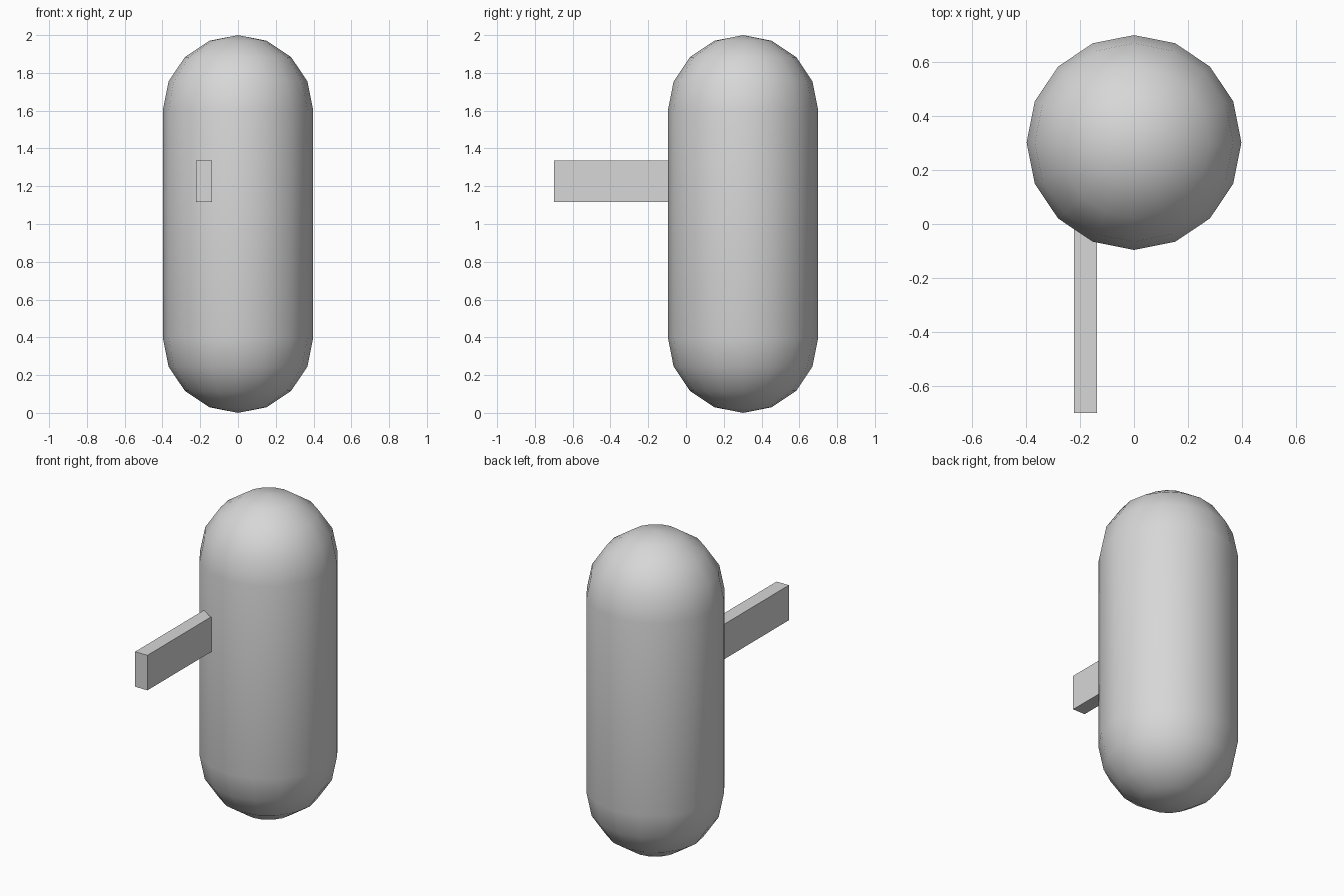
import bpy, bmesh, math
from mathutils import Matrix, Vector

cube = bpy.data.objects.get("Cube")
if cube:
    bpy.data.objects.remove(cube, do_unlink=True)

# Single plain grey
GREY = (0.68, 0.68, 0.68, 1.0)
grey = bpy.data.materials.new("plain_grey")
grey.use_nodes = True
grey.diffuse_color = GREY
grey.node_tree.nodes["Principled BSDF"].inputs["Base Color"].default_value = GREY


def add_object(name, bm):
    bmesh.ops.recalc_face_normals(bm, faces=bm.faces[:])
    mesh = bpy.data.meshes.new(name)
    bm.to_mesh(mesh)
    bm.free()
    mesh.materials.append(grey)
    obj = bpy.data.objects.new(name, mesh)
    bpy.context.collection.objects.link(obj)
    return obj


# Capsule body: half profile from bottom pole to top pole, spun in 16 steps
RADIUS, HEIGHT, SIDES, CAP_RINGS = 0.398, 2.0, 16, 4
profile = []
for centre_z, start in ((RADIUS, -90), (HEIGHT - RADIUS, 0)):
    for i in range(CAP_RINGS + 1):
        a = math.radians(start + 90 * i / CAP_RINGS)
        profile.append((RADIUS * math.cos(a), 0, centre_z + RADIUS * math.sin(a)))

bm = bmesh.new()
verts = [bm.verts.new(p) for p in profile]
edges = [bm.edges.new(pair) for pair in zip(verts, verts[1:])]
bmesh.ops.spin(bm, geom=verts + edges, cent=(0, 0, 0), axis=(0, 0, 1),
               angle=math.tau, steps=SIDES)
bmesh.ops.remove_doubles(bm, verts=bm.verts[:], dist=0.0001)
body = add_object("capsule_body", bm)
body.location.y = 0.302

# Smooth shading on the capsule only
bpy.ops.object.select_all(action='DESELECT')
body.select_set(True)
bpy.context.view_layer.objects.active = body
bpy.ops.object.shade_smooth_by_angle(angle=math.radians(35))

# Flat bar reaching forward on the right side, its back end sunk in the body
low, high = Vector((-0.222, -0.70, 1.116)), Vector((-0.137, 0.10, 1.335))
bm = bmesh.new()
bmesh.ops.create_cube(bm, size=1, matrix=Matrix.Translation((low + high) / 2)
                      @ Matrix.Diagonal((*(high - low), 1)))
add_object("forward_bar", bm)
